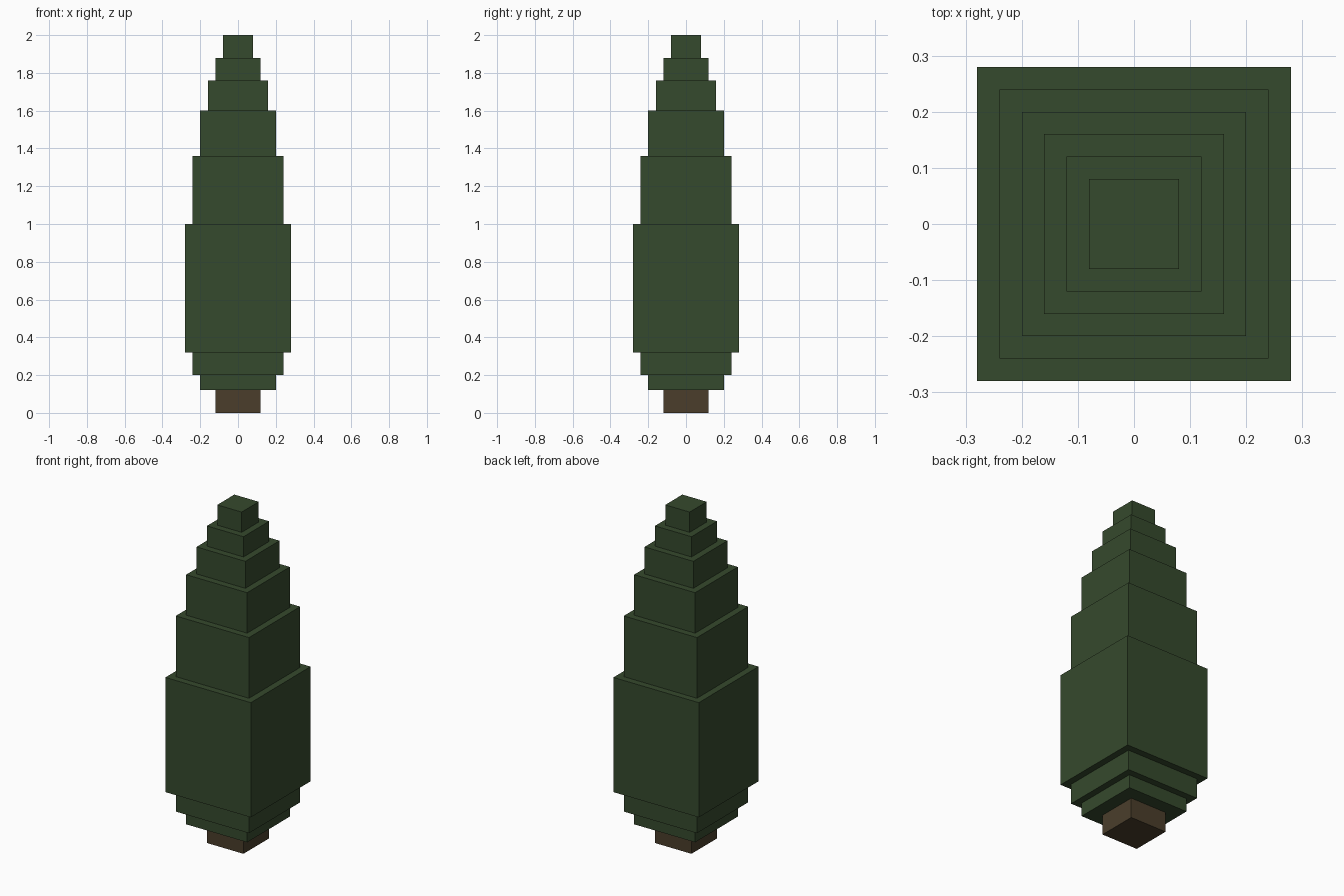
import bpy

if "Cube" in bpy.data.objects:
    bpy.data.objects.remove(bpy.data.objects["Cube"])


def make_material(name, rgb):
    mat = bpy.data.materials.new(name)
    mat.diffuse_color = (*rgb, 1.0)
    mat.use_nodes = True
    mat.node_tree.nodes["Principled BSDF"].inputs["Base Color"].default_value = mat.diffuse_color
    return mat


def square_block(name, half, z0, z1, mat):
    """Square block centred on the z axis, spanning z0 to z1."""
    bpy.ops.mesh.primitive_cube_add(size=1, location=(0, 0, (z0 + z1) / 2))
    obj = bpy.context.object
    obj.name = name
    obj.scale = (2 * half, 2 * half, z1 - z0)
    bpy.ops.object.transform_apply(location=False, rotation=False, scale=True)
    obj.data.materials.append(mat)
    return obj


bark = make_material("bark brown", (0.069, 0.048, 0.024))
leaf = make_material("leaf green", (0.036, 0.067, 0.026))

# Trunk
square_block("trunk", 0.12, 0.0, 0.12, bark)

# Stepped foliage: (half width, top height), stacked from the trunk upward
tiers = [(0.20, 0.20), (0.24, 0.32), (0.28, 1.00), (0.24, 1.36),
         (0.20, 1.60), (0.16, 1.76), (0.12, 1.88), (0.08, 2.00)]
base = 0.12
for i, (half, top) in enumerate(tiers, 1):
    square_block(f"foliage_tier_{i}", half, base, top, leaf)
    base = top
